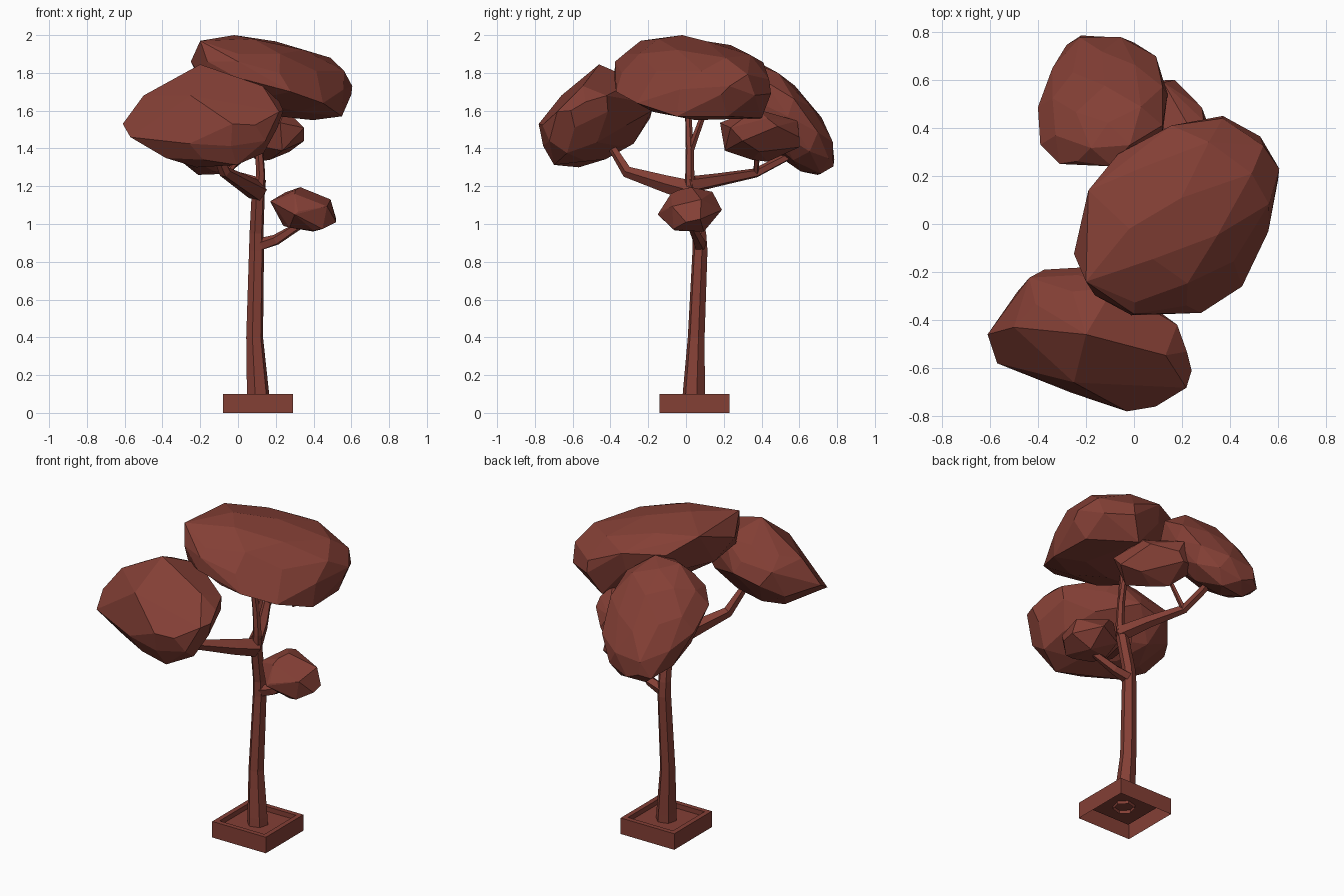
import bpy, bmesh, math, random
from mathutils import Vector, Matrix, Euler

if "Cube" in bpy.data.objects:
    bpy.data.objects.remove(bpy.data.objects["Cube"])

red = bpy.data.materials.new("red_brown")
red.diffuse_color = (0.23, 0.05, 0.036, 1)
red.use_nodes = True
red.node_tree.nodes["Principled BSDF"].inputs["Base Color"].default_value = red.diffuse_color


def finish(name, bm):
    bmesh.ops.recalc_face_normals(bm, faces=bm.faces)
    me = bpy.data.meshes.new(name)
    bm.to_mesh(me)
    bm.free()
    me.materials.append(red)
    ob = bpy.data.objects.new(name, me)
    bpy.context.collection.objects.link(ob)
    return ob


def limb(name, path, sides=5, turn=0.0, level=False):
    """Tapered faceted tube through (x, y, z, radius) points."""
    bm = bmesh.new()
    pts = [Vector(p[:3]) for p in path]
    rings = []
    for i, p in enumerate(path):
        d = pts[min(i + 1, len(pts) - 1)] - pts[max(i - 1, 0)]
        if level:
            d = Vector((0, 0, 1))
        ref = Vector((0, 1, 0)) if level else Vector((0.6, 0.1, 0.8))
        u = d.cross(ref).normalized()
        v = d.cross(u).normalized()
        ring = []
        for k in range(sides):
            a = turn + 2 * math.pi * k / sides
            ring.append(bm.verts.new(pts[i] + p[3] * (u * math.cos(a) + v * math.sin(a))))
        rings.append(ring)
    for a, b in zip(rings, rings[1:]):
        for k in range(sides):
            n = (k + 1) % sides
            bm.faces.new((a[k], a[n], b[n], b[k]))
    return finish(name, bm)


def clump(name, lo, hi, corr, corners=(), seed=1, detail=2):
    """Faceted leaf mass: leaning ellipsoid fitted to a box, plus a few corners."""
    rng = random.Random(seed)
    xy, xz, yz = corr
    b = math.sqrt(1 - xy * xy)
    c = (yz - xy * xz) / b
    lean = Matrix(((1, 0, 0), (xy, b, 0), (xz, c, math.sqrt(max(0.02, 1 - xz * xz - c * c)))))
    src = bmesh.new()
    bmesh.ops.create_icosphere(src, subdivisions=detail, radius=1)
    spin = Euler((rng.random() * 6, rng.random() * 6, rng.random() * 6)).to_matrix()
    pts = [lean @ (spin @ v.co * rng.uniform(0.94, 1.06)) for v in src.verts]
    src.free()
    bm = bmesh.new()
    mn = [min(p[i] for p in pts) for i in range(3)]
    mx = [max(p[i] for p in pts) for i in range(3)]
    for p in pts:
        bm.verts.new([lo[i] + (p[i] - mn[i]) / (mx[i] - mn[i]) * (hi[i] - lo[i]) for i in range(3)])
    for p in corners:
        bm.verts.new(p)
    bmesh.ops.convex_hull(bm, input=bm.verts[:])
    bmesh.ops.delete(bm, geom=[v for v in bm.verts if not v.link_faces], context='VERTS')
    bmesh.ops.dissolve_limit(bm, angle_limit=math.radians(10), verts=bm.verts[:], edges=bm.edges[:])
    return finish(name, bm)


# Square planter frame, open underneath
cx, cy = 0.105, 0.045
bm = bmesh.new()
loops = []
for h, z in ((0.185, 0), (0.185, 0.1), (0.155, 0.1), (0.155, 0.07)):
    loops.append([bm.verts.new((cx + sx * h, cy + sy * h, z))
                  for sx, sy in ((-1, -1), (1, -1), (1, 1), (-1, 1))])
for a, b in zip(loops, loops[1:]):
    for k in range(4):
        n = (k + 1) % 4
        bm.faces.new((a[k], a[n], b[n], b[k]))
finish("planter_frame", bm)

# Soil sheet inside the frame
bm = bmesh.new()
bmesh.ops.create_grid(bm, x_segments=1, y_segments=1, size=0.155,
                      matrix=Matrix.Translation((cx, cy, 0.07)))
finish("soil", bm)

# Trunk and limbs
limb("trunk", [(0.108, 0.04, 0.05, 0.063), (0.105, 0.042, 0.12, 0.06), (0.088, 0.054, 0.4, 0.046),
               (0.098, 0.074, 0.86, 0.041), (0.098, 0.07, 0.95, 0.038), (0.107, 0.03, 1.16, 0.036),
               (0.12, 0.02, 1.26, 0.025), (0.112, 0.02, 1.4, 0.022), (0.09, 0.01, 1.62, 0.016)],
     sides=6, turn=math.pi / 12, level=True)
limb("top_fork", [(0.112, 0.02, 1.38, 0.02), (0.14, 0.1, 1.6, 0.014)])
limb("low_branch", [(0.1, 0.075, 0.885, 0.036), (0.2, 0.065, 0.915, 0.03), (0.32, 0.03, 0.99, 0.022)])
limb("front_branch", [(0.1, 0.03, 1.175, 0.058), (0.04, -0.1, 1.21, 0.048),
                      (-0.07, -0.31, 1.275, 0.032), (-0.13, -0.4, 1.42, 0.022)])
limb("back_branch", [(0.11, 0.01, 1.205, 0.048), (0.04, 0.18, 1.235, 0.036),
                     (-0.06, 0.37, 1.27, 0.026), (-0.1, 0.6, 1.39, 0.022)])
limb("back_twig", [(-0.06, 0.37, 1.26, 0.016), (0.08, 0.38, 1.45, 0.012)])

# Leaf masses
clump("top_leaves", (-0.25, -0.38, 1.55), (0.6, 0.44, 1.98), (0.3, -0.35, -0.1),
      [(-0.2, -0.24, 1.97), (-0.19, 0.14, 1.95), (-0.02, -0.02, 2.0), (0.55, -0.05, 1.57),
       (0.605, 0.23, 1.73), (0.49, 0.21, 1.88), (0.25, 0.3, 1.9), (0.37, 0.45, 1.69),
       (0, -0.375, 1.86), (0.28, -0.37, 1.7), (0.3, 0.4, 1.56), (0.45, -0.26, 1.64),
       (0.54, 0.22, 1.57)], 3)
clump("front_leaves", (-0.5, -0.76, 1.30), (0.22, -0.19, 1.78), (-0.4, 0.1, 0.35),
      [(-0.61, -0.46, 1.53), (-0.57, -0.58, 1.46), (-0.2, -0.46, 1.845), (0.24, -0.61, 1.6),
       (-0.03, -0.78, 1.53), (-0.2, -0.18, 1.6), (-0.5, -0.43, 1.68), (0.18, -0.42, 1.68),
       (-0.25, -0.66, 1.68)], 5)
clump("back_leaves", (-0.4, 0.24, 1.26), (0.14, 0.78, 1.86), (0, 0.1, -0.7),
      [(-0.31, 0.25, 1.72), (-0.05, 0.24, 1.76), (-0.22, 0.785, 1.34), (-0.39, 0.33, 1.65)], 8)
clump("small_back_leaves", (0.0, 0.18, 1.33), (0.35, 0.6, 1.61), (-0.5, 0.25, -0.05),
      [(0.17, 0.6, 1.46), (0.29, 0.43, 1.56), (0.2, 0.2, 1.5), (0.17, 0.35, 1.34),
       (0.35, 0.3, 1.44)], 4, 1)
clump("low_leaves", (0.18, -0.14, 0.96), (0.52, 0.19, 1.18), (0, -0.3, 0.1),
      [(0.17, 0, 1.12), (0.33, 0.03, 1.195), (0.52, 0, 1.01), (0.24, 0.04, 0.99),
       (0.49, 0.08, 1.13), (0.3, -0.15, 1.05), (0.4, -0.06, 0.965), (0.3, 0.14, 1.17),
       (0.3, -0.08, 1.16)], 6, 1)
